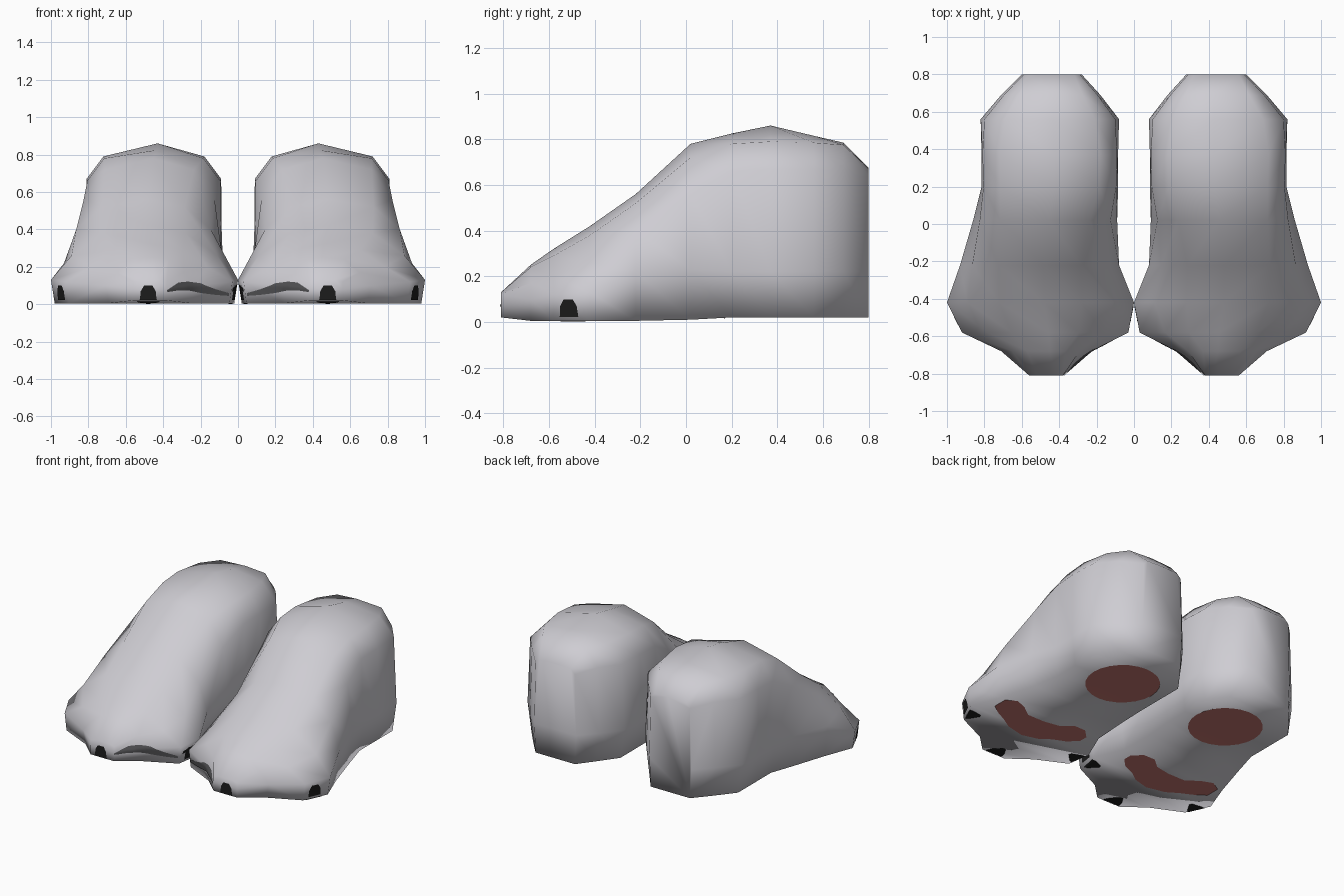
import bpy, bmesh, math
from mathutils import Vector
from mathutils.bvhtree import BVHTree

cube = bpy.data.objects.get("Cube")
if cube:
    bpy.data.objects.remove(cube)


def make_material(name, colour):
    material = bpy.data.materials.new(name)
    material.use_nodes = True
    material.diffuse_color = (*colour, 1)
    material.node_tree.nodes["Principled BSDF"].inputs["Base Color"].default_value = (*colour, 1)
    return material


fur_grey = make_material("pale grey", (0.62, 0.61, 0.65))
claw_black = make_material("claw black", (0.012, 0.012, 0.012))
crease_grey = make_material("dark grey", (0.08, 0.08, 0.085))
pad_red = make_material("dusty red", (0.55, 0.18, 0.16))


def add_mirrored_object(name, bm, material):
    """Turn a bmesh into a smooth object, mirrored to the other foot."""
    mesh = bpy.data.meshes.new(name)
    bm.to_mesh(mesh)
    mesh.materials.append(material)
    mesh.shade_smooth()
    obj = bpy.data.objects.new(name, mesh)
    bpy.context.collection.objects.link(obj)
    mirror = obj.modifiers.new("other_foot", 'MIRROR')
    mirror.use_mirror_merge = False
    return obj


# Foot: cross-sections from toe to heel
# y, centre x, bottom z, then (half width, z) for base, side, shoulder, crown; ridge z
sections = [
    (-.81, .47, .02, .09, .09, .08, .09, .12, .05, .13, .13),
    (-.68, .47, .005, .22, .24, .10, .18, .17, .10, .24, .25),
    (-.58, .475, .005, .43, .445, .12, .31, .20, .18, .29, .32),
    (-.42, .50, .005, .48, .50, .13, .39, .26, .22, .38, .42),
    (-.22, .505, .005, .40, .425, .22, .36, .40, .22, .52, .56),
    (.02, .475, .01, .36, .385, .23, .35, .56, .24, .72, .78),
    (.20, .45, .02, .34, .365, .22, .355, .66, .265, .78, .825),
    (.37, .45, .02, .34, .365, .22, .36, .67, .27, .79, .86),
    (.56, .45, .02, .34, .37, .22, .35, .67, .24, .785, .815),
    (.69, .445, .02, .24, .265, .22, .25, .67, .17, .775, .785),
    (.80, .44, .02, .15, .16, .22, .15, .64, .12, .67, .675),
]

foot = bmesh.new()
rings = []
for y, cx, base_z, base, side, side_z, shoulder, shoulder_z, crown, crown_z, ridge_z in sections:
    half = [(base, base_z), (side, side_z), (shoulder, shoulder_z), (crown, crown_z)]
    outline = [(-w, z) for w, z in half] + [(-.02, ridge_z)] + half[::-1]
    rings.append([foot.verts.new((cx + w, y, z)) for w, z in outline])
for a, b in zip(rings, rings[1:]):
    for i in range(len(a)):
        j = (i + 1) % len(a)
        foot.faces.new((a[i], a[j], b[j], b[i]))
foot.faces.new(rings[0])
foot.faces.new(rings[-1])
bmesh.ops.recalc_face_normals(foot, faces=foot.faces)
surface = BVHTree.FromBMesh(foot)
add_mirrored_object("paw_slippers", foot, fur_grey)


def add_patch(name, rows, place, direction, material, columns=8, steps=3):
    """Lay a thin coloured patch on the foot. Each row is (s, t_start, t_end)."""
    fine = []
    for a, b in zip(rows, rows[1:]):
        for k in range(steps):
            fine.append([p + (q - p) * k / steps for p, q in zip(a, b)])
    fine.append(rows[-1])
    bm = bmesh.new()
    grid = []
    direction = Vector(direction).normalized()
    for s, start, end in fine:
        line = []
        for k in range(columns + 1):
            origin = Vector(place(s, start + (end - start) * k / columns)) - direction * 2
            hit, normal, _, _ = surface.ray_cast(origin, direction)
            line.append(bm.verts.new(hit + normal * .004) if hit else None)
        grid.append(line)
    for a, b in zip(grid, grid[1:]):
        for k in range(columns):
            corners = (a[k], a[k + 1], b[k + 1], b[k])
            if all(corners):
                face = bm.faces.new(corners)
                face.normal_update()
                if face.normal.dot(direction) > 0:
                    face.normal_flip()
    loose = [v for v in bm.verts if not v.link_faces]
    bmesh.ops.delete(bm, geom=loose, context='VERTS')
    add_mirrored_object(name, bm, material)


# Claws: a tab on the front of each toe and a wedge underneath
toes = {
    "middle": ((.48, -.80), (0, -1)),
    "outer": ((.96, -.52), (.9, -.42)),
    "inner": ((.015, -.50), (-.98, -.2)),
}
for toe, (tip, facing) in toes.items():
    tip = Vector((*tip, 0))
    out = Vector((*facing, 0)).normalized()
    along = Vector((-out.y, out.x, 0))
    tab = [(.022, -.045, .045), (.07, -.04, .04), (.10, -.022, .022)]
    add_patch(toe + "_claw", tab,
              lambda z, t: tip + along * t + Vector((0, 0, z)), -out, claw_black)
    wedge = [(-.02, -.07, .07), (.05, -.05, .05), (.11, -.01, .01)]
    add_patch(toe + "_claw_underside", wedge,
              lambda s, t: tip - out * s + along * t, (0, 0, 1), claw_black)

# Dark crease between the inner and middle toes
crease = [(.05, .045, .06), (.12, .05, .08), (.20, .06, .11),
          (.27, .075, .12), (.32, .075, .115), (.38, .065, .075)]
add_patch("toe_crease", crease, lambda x, z: (x, 0, z), (0, 1, 0), crease_grey)

# Sole pads: a round heel pad and a three-lobed front pad
radius = .235
heel = []
for k in range(13):
    angle = math.pi * k / 12
    reach = radius * max(math.sin(angle), .02)
    heel.append((.42 - radius * math.cos(angle), .39 - reach, .39 + reach))
add_patch("heel_pad", heel, lambda x, y: (x, y, 0), (0, 0, 1), pad_red, steps=1)

front = [(.18, -.31, -.25), (.24, -.37, -.19), (.33, -.41, -.19), (.40, -.46, -.25),
         (.51, -.49, -.27), (.64, -.46, -.27), (.72, -.41, -.21), (.80, -.37, -.18),
         (.87, -.32, -.22)]
add_patch("front_pad", front, lambda x, y: (x, y, 0), (0, 0, 1), pad_red)
